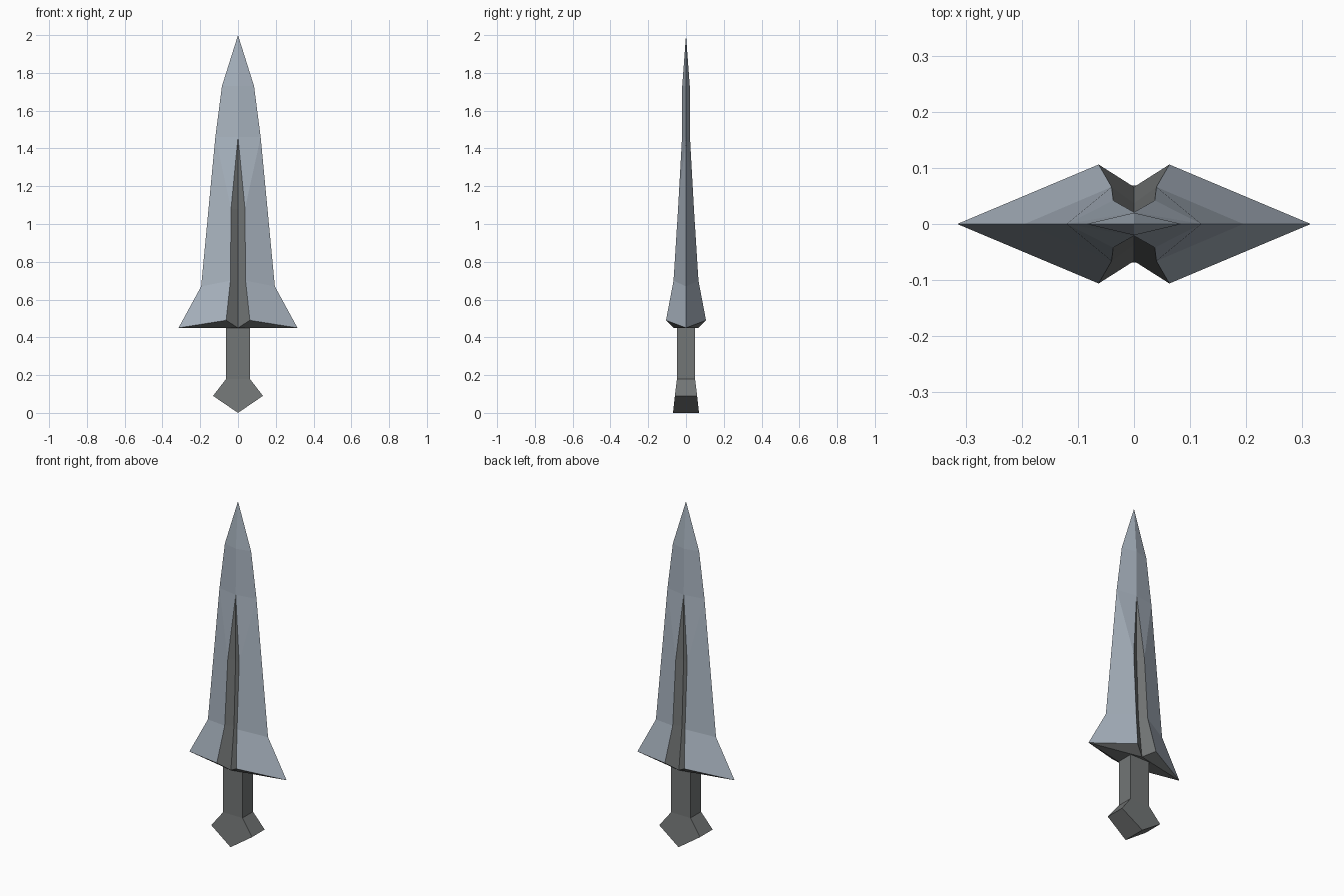
import bpy, bmesh

if "Cube" in bpy.data.objects:
    bpy.data.objects.remove(bpy.data.objects["Cube"])


def material(name, rgb):
    m = bpy.data.materials.new(name)
    m.diffuse_color = (*rgb, 1)
    m.use_nodes = True
    m.node_tree.nodes["Principled BSDF"].inputs["Base Color"].default_value = m.diffuse_color
    return m


steel = material("blade steel", (0.40, 0.46, 0.53))
dark = material("dark iron", (0.17, 0.18, 0.18))


def finish(name, bm, mats):
    bmesh.ops.remove_doubles(bm, verts=bm.verts, dist=0.0005)
    bmesh.ops.recalc_face_normals(bm, faces=bm.faces)
    me = bpy.data.meshes.new(name)
    bm.to_mesh(me)
    bm.free()
    for m in mats:
        me.materials.append(m)
    ob = bpy.data.objects.new(name, me)
    bpy.context.collection.objects.link(ob)
    return ob


# Blade: one quarter, described by cutting edge, ridge and groove lines
points = {
    "tip": (0, 0, 2.0),
    "e1": (0.085, 0, 1.73), "e2": (0.12, 0, 1.46),
    "e3": (0.195, 0, 0.67), "e4": (0.315, 0, 0.45),
    "c1": (0, 0.02, 1.73), "c2": (0, 0.021, 1.46),
    "r3": (0.037, 0.042, 1.08), "r4": (0.04, 0.066, 0.70), "r5": (0.063, 0.106, 0.49),
    "g3": (0, 0.022, 1.08), "g4": (0, 0.037, 0.70), "g5": (0, 0.066, 0.45),
    "axis": (0, 0, 0.45),
}
steel_faces = ["tip e1 c1", "e1 e2 c2 c1", "e2 r3 c2", "e2 e3 r4 r3", "e3 e4 r5 r4"]
dark_faces = ["c2 r3 g3", "r3 r4 g4 g3", "r4 r5 g5 g4", "e4 r5 g5", "e4 g5 axis"]

bm = bmesh.new()
for sx in (1, -1):
    for sy in (1, -1):
        v = {k: bm.verts.new((x * sx, y * sy, z)) for k, (x, y, z) in points.items()}
        for index, faces in enumerate((steel_faces, dark_faces)):
            for names in faces:
                bm.faces.new([v[n] for n in names.split()]).material_index = index
finish("blade", bm, [steel, dark])

# Handle: plain rectangular grip
bm = bmesh.new()
bmesh.ops.create_cube(bm, size=1)
for v in bm.verts:
    v.co = (v.co.x * 0.126, v.co.y * 0.096, 0.18 if v.co.z < 0 else 0.47)
finish("handle", bm, [dark])

# Pommel: pentagon profile that thickens towards its point
profile = [(-0.063, 0.048, 0.18), (-0.132, 0.059, 0.09), (0, 0.069, 0),
           (0.132, 0.059, 0.09), (0.063, 0.048, 0.18)]
bm = bmesh.new()
front = [bm.verts.new((x, -y, z)) for x, y, z in profile]
back = [bm.verts.new((x, y, z)) for x, y, z in profile]
bm.faces.new(front)
bm.faces.new(back[::-1])
for i in range(5):
    j = (i + 1) % 5
    bm.faces.new((front[i], back[i], back[j], front[j]))
finish("pommel", bm, [dark])
